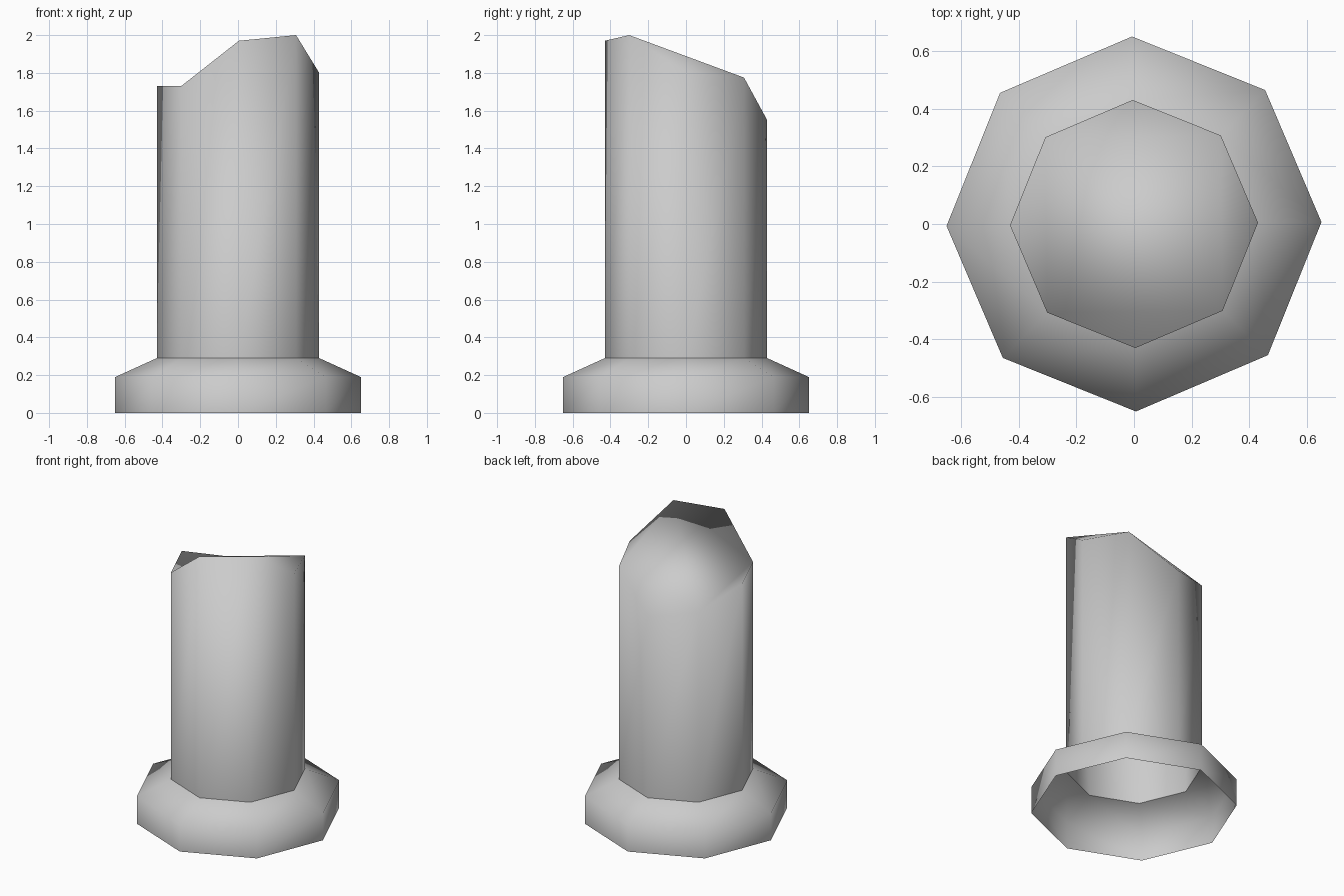
import bpy, bmesh, math

if "Cube" in bpy.data.objects:
    bpy.data.objects.remove(bpy.data.objects["Cube"], do_unlink=True)

SIDES = 8
TURN = math.radians(0.6)

stone = bpy.data.materials.new("grey_stone")
stone.use_nodes = True
stone.diffuse_color = (0.6, 0.6, 0.6, 1)
stone.node_tree.nodes["Principled BSDF"].inputs["Base Color"].default_value = (0.6, 0.6, 0.6, 1)


def ring(bm, radius, heights):
    """Octagonal ring starting at +x, one height per corner."""
    verts = []
    for i, z in enumerate(heights):
        a = TURN + i * math.tau / SIDES
        verts.append(bm.verts.new((radius * math.cos(a), radius * math.sin(a), z)))
    return verts


def build(name, rings, capped=False):
    """Join stacked rings with smooth-shaded quads, optionally closing the top."""
    bm = bmesh.new()
    loops = [ring(bm, r, h) for r, h in rings]
    for low, high in zip(loops, loops[1:]):
        for i in range(SIDES):
            j = (i + 1) % SIDES
            bm.faces.new((low[i], low[j], high[j], high[i]))
    if capped:
        bm.faces.new(loops[-1])
    for face in bm.faces:
        face.smooth = True
    mesh = bpy.data.meshes.new(name)
    bm.to_mesh(mesh)
    bm.free()
    mesh.materials.append(stone)
    obj = bpy.data.objects.new(name, mesh)
    bpy.context.collection.objects.link(obj)
    return obj


# Flared foot, open underneath
build("column_base", [(0.65, [0] * SIDES), (0.65, [0.19] * SIDES), (0.43, [0.29] * SIDES)])

# Hollow shaft with a jagged, broken top
broken = [1.80, 1.775, 1.55, 1.61, 1.73, 1.73, 1.97, 2.0]
build("column_shaft", [(0.43, [0.29] * SIDES), (0.43, broken)], capped=True)
